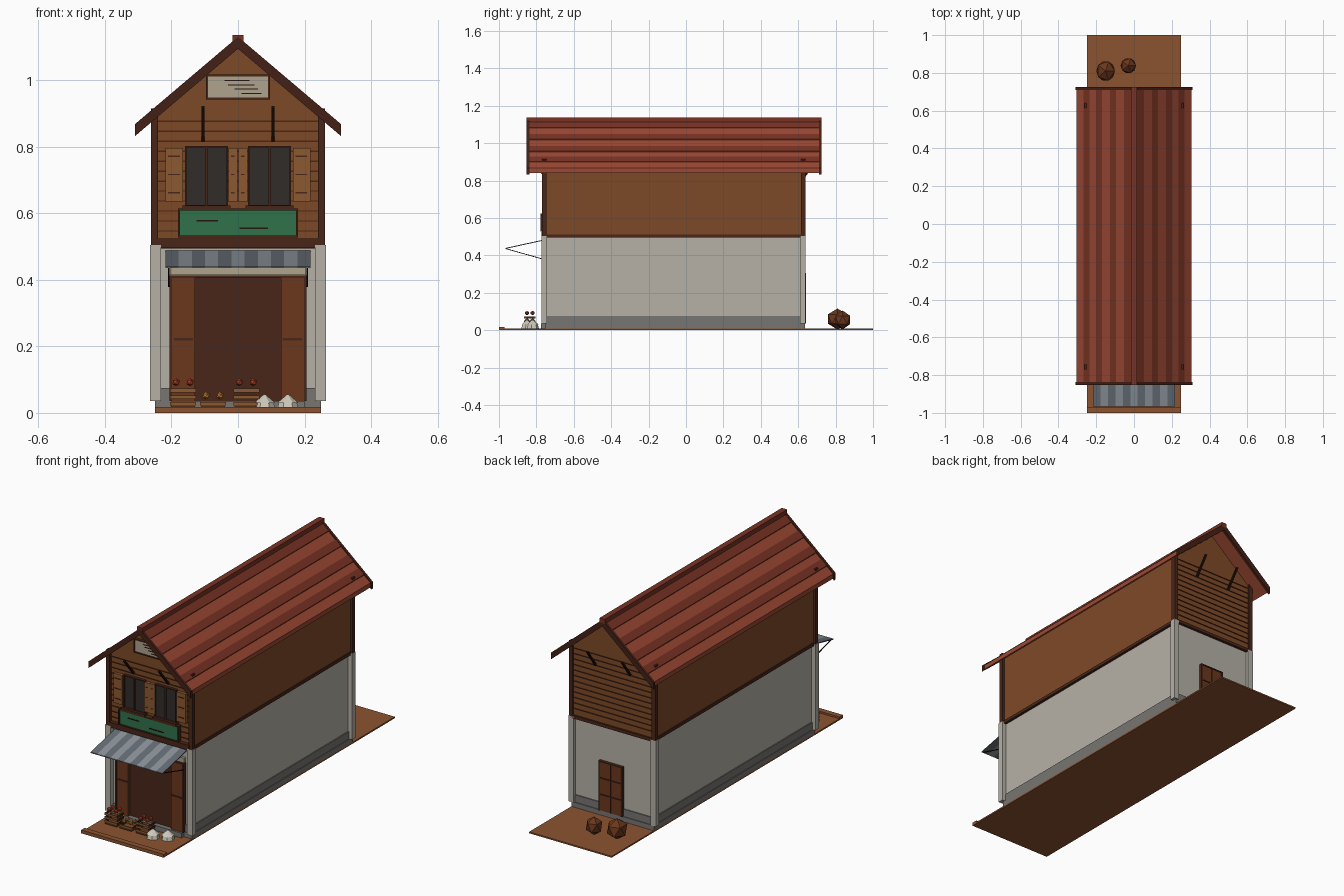
import bpy, bmesh, math
from mathutils import Vector, Matrix

if "Cube" in bpy.data.objects:
    bpy.data.objects.remove(bpy.data.objects["Cube"])

def mat(name, h):
    m = bpy.data.materials.new(name)
    c = [int(h[i:i + 2], 16) / 255 for i in (0, 2, 4)]
    m.diffuse_color = [v ** 2.2 for v in c] + [1]
    m.use_nodes = True
    m.node_tree.nodes["Principled BSDF"].inputs["Base Color"].default_value = m.diffuse_color
    return m

WOOD, DARK, DOOR = mat("wood", "7d4b2c"), mat("dark_wood", "4a2a1e"), mat("door_wood", "6b3a22")
LIGHT, PLASTER, PLINTH = mat("shutter_wood", "8a5a35"), mat("plaster", "b5b0a6"), mat("plinth", "777572")
TILE, TILE2, RIDGE = mat("roof_red", "9a4a36"), mat("roof_dark_red", "783628"), mat("barge", "45261c")
GREEN, GLASS, CREAM = mat("green_panel", "33704c"), mat("glass", "34302e"), mat("cream", "aea28c")
GREY1, GREY2, DIRT = mat("awning_light", "8b9299"), mat("awning_dark", "656d75"), mat("dirt", "8a5433")
SACK, FRUIT, SPICE, BLACK = mat("sack", "cfcabc"), mat("fruit", "b0402a"), mat("spice", "c07a30"), mat("line", "2a1a14")

def finish(name, bm, m):
    bmesh.ops.recalc_face_normals(bm, faces=bm.faces)
    me = bpy.data.meshes.new(name)
    bm.to_mesh(me)
    bm.free()
    me.materials.append(m)
    ob = bpy.data.objects.new(name, me)
    bpy.context.collection.objects.link(ob)
    return ob

def box(name, x, y, z, m):
    bm = bmesh.new()
    mx = Matrix.Translation([(a[0] + a[1]) / 2 for a in (x, y, z)])
    mx = mx @ Matrix.Diagonal([a[1] - a[0] for a in (x, y, z)] + [1])
    bmesh.ops.create_cube(bm, size=1, matrix=mx)
    return finish(name, bm, m)

def prism(name, prof, y0, y1, m):
    # x/z profile extruded along y
    bm = bmesh.new()
    f = bm.faces.new([bm.verts.new((x, y0, z)) for x, z in prof])
    r = bmesh.ops.extrude_face_region(bm, geom=[f])
    bmesh.ops.translate(bm, vec=(0, y1 - y0, 0), verts=[v for v in r["geom"] if isinstance(v, bmesh.types.BMVert)])
    return finish(name, bm, m)

def bar(name, p, q, w, m):
    p, q = Vector(p), Vector(q)
    bm = bmesh.new()
    mx = Matrix.Translation((p + q) / 2) @ (q - p).to_track_quat('Z', 'Y').to_matrix().to_4x4()
    bmesh.ops.create_cube(bm, size=1, matrix=mx @ Matrix.Diagonal((w, w, (q - p).length, 1)))
    return finish(name, bm, m)

def frame(name, x, z, y, t, m, d=0.012):
    # rectangular frame on the front, y is its front plane
    for zz in ((z[0] - t, z[0]), (z[1], z[1] + t)):
        box(name + "_rail", (x[0] - t, x[1] + t), (y, y + d), zz, m)
    for xx in ((x[0] - t, x[0]), (x[1], x[1] + t)):
        box(name + "_stile", xx, (y, y + d), z, m)

# Ground strip and kerb
box("ground_strip", (-.25, .25), (-1, 1), (0, .008), DIRT)
box("front_kerb", (-.25, .25), (-1, -.97), (.005, .018), DIRT)

# Ground floor
box("foundation", (-.25, .25), (-.755, .635), (.008, .035), PLINTH)
box("lower_walls", (-.24, .24), (-.745, .625), (.03, .5), PLASTER)
for s in (-1, 1):
    box("plinth_side", sorted((s * .235, s * .246)), (-.745, .625), (.035, .075), PLINTH)
    box("plinth_front", sorted((s * .2, s * .24)), (-.752, -.74), (.035, .075), PLINTH)
    for y in ((-.772, -.742), (.61, .64)):
        box("lower_pillar", sorted((s * .232, s * .265)), y, (.035, .505), PLASTER)
box("plinth_back", (-.24, .24), (.62, .631), (.035, .075), PLINTH)

# Upper floor with gables
prism("upper_walls", [(-.25, .5), (.25, .5), (.25, .885), (0, 1.098), (-.25, .885)], -.75, .63, WOOD)
box("floor_beam", (-.255, .255), (-.765, .64), (.495, .512), DARK)
box("front_beam", (-.245, .245), (-.772, -.74), (.497, .525), DARK)
for s in (-1, 1):
    for y in ((-.77, -.745), (.615, .64)):
        box("upper_post", sorted((s * .24, s * .262)), y, (.505, .915), DARK)
for i in range(12):
    z = .545 + i * .03
    for y in ((-.754, -.748), (.628, .634)):
        box("siding_line", (-.242, .242), y, (z, z + .004), DARK)

# Roof slabs, seam bands, barge boards and ridge
def slope(name, x0, x1, lo, hi, y0, y1, m):
    k = .848
    for s in (-1, 1):
        prism(name, [(s * x0, 1.125 - k * x0 + lo), (s * x1, 1.125 - k * x1 + lo),
                     (s * x1, 1.125 - k * x1 + hi), (s * x0, 1.125 - k * x0 + hi)], y0, y1, m)

slope("roof_slab", 0, .305, -.025, 0, -.845, .718, TILE)
for x in (.02, .095, .17, .235):
    slope("roof_band", x, x + .032, -.005, .004, -.843, .716, TILE2)
for y in (-.852, .71):
    slope("barge_board", 0, .31, -.03, .006, y, y + .015, RIDGE)
box("ridge_cap", (-.016, .016), (-.852, .725), (1.112, 1.137), TILE2)
for x in (-.105, .105):
    for p, q in ((-.752, -.835), (.632, .705)):
        bar("gable_brace", (x, p, .82), (x, q, .92), .01, BLACK)

# Gable vent
box("vent_panel", (-.09, .09), (-.762, -.745), (.948, 1.012), CREAM)
frame("vent_frame", (-.09, .09), (.948, 1.012), -.766, .006, DARK, .02)
for i, (a, b) in enumerate(((-.04, .035), (-.03, .05), (-.01, .06), (.01, .07))):
    box("vent_slat", (a, b), (-.765, -.76), (.998 - i * .013, 1.001 - i * .013), BLACK)

# Windows and shutters
for s in (-1, 1):
    x = sorted((s * .035, s * .155))
    box("window_glass", x, (-.758, -.745), (.625, .798), GLASS)
    frame("window_frame", x, (.625, .798), -.765, .005, DARK, .018)
    box("window_mullion", (s * .095 - .004, s * .095 + .004), (-.764, -.75), (.625, .798), DARK)
    box("window_sill", (x[0] - .012, x[1] + .012), (-.778, -.75), (.614, .624), DARK)
    for a, b in ((.165, .218), (.001, .029)):
        xs = sorted((s * a, s * b))
        box("shutter", xs, (-.766, -.748), (.635, .797), LIGHT)
        for z in (.66, .715, .77):
            box("shutter_line", (xs[0] + .008, xs[1] - .01), (-.769, -.765), (z, z + .004), DARK)

# Green fascia panel
box("fascia_panel", (-.175, .175), (-.773, -.748), (.533, .608), GREEN)
frame("fascia_frame", (-.175, .175), (.533, .608), -.778, .006, DARK, .03)
box("fascia_scratch", (-.125, -.06), (-.776, -.77), (.575, .58), BLACK)
box("fascia_scratch", (.005, .09), (-.776, -.77), (.553, .558), BLACK)

# Shop front
box("shop_opening", (-.14, .14), (-.75, -.74), (.035, .405), DARK)
for s in (-1, 1):
    box("shop_door", sorted((s * .13, s * .198)), (-.765, -.742), (.035, .405), DOOR)
    box("shop_door_rail", sorted((s * .135, s * .193)), (-.769, -.764), (.218, .225), DARK)
    box("shop_jamb", sorted((s * .198, s * .206)), (-.768, -.742), (.035, .412), DARK)
box("shop_lintel", (-.206, .206), (-.768, -.742), (.405, .413), DARK)
box("transom", (-.205, .205), (-.76, -.742), (.415, .44), CREAM)
box("doorstep", (-.2, .2), (-.775, -.745), (.008, .035), PLINTH)

# Striped awning on stays
n = 11
for i in range(n):
    x0, x1 = -.218 + .436 * i / n, -.218 + .436 * (i + 1) / n
    bm = bmesh.new()
    r = bmesh.ops.create_cube(bm, size=1)
    for v in r["verts"]:
        out = v.co.y < 0
        v.co = (x1 if v.co.x > 0 else x0, -.965 if out else -.745,
                (.437 if out else .485) + (.003 if v.co.z > 0 else -.002))
    finish("awning_stripe", bm, GREY1 if i % 2 else GREY2)
for x in (-.208, .208):
    bar("awning_stay", (x, -.962, .436), (x, -.765, .38), .004, BLACK)

# Back door
box("back_door", (-.055, .075), (.62, .638), (.035, .3), DOOR)
for x in ((-.062, -.053), (.073, .082), (.008, .012)):
    box("back_door_stile", x, (.62, .642), (.035, .305), DARK)
for z in (.3, .21, .12):
    box("back_door_rail", (-.062, .082), (.62, .642), (z, z + .006), DARK)

def blob(name, c, size, m, sub=1):
    bm = bmesh.new()
    bmesh.ops.create_icosphere(bm, subdivisions=sub, radius=1,
                               matrix=Matrix.Translation(c) @ Matrix.Diagonal((*size, 1)))
    return finish(name, bm, m)

def cone(name, c, r1, r2, h, n, m):
    bm = bmesh.new()
    bmesh.ops.create_cone(bm, cap_ends=True, segments=n, radius1=r1, radius2=r2, depth=h,
                          matrix=Matrix.Translation((c[0], c[1], c[2] + h / 2)))
    return finish(name, bm, m)

# Faceted lumps behind the house
blob("back_lump", (-.15, .81, .06), (.055, .06, .056), DOOR)
blob("back_lump", (-.03, .838, .055), (.045, .046, .05), DOOR)

# Slatted crates with produce, and open sacks in front
for cx, levels, top in ((-.165, 3, FRUIT), (-.075, 1, SPICE), (.025, 3, FRUIT)):
    y0, y1 = -.865, -.805
    box("crate_floor", (cx - .036, cx + .036), (y0, y1), (.014, .02), WOOD)
    for i in range(levels):
        z = (.022 + i * .02, .033 + i * .02)
        for y in (y0, y1 - .006):
            box("crate_slat", (cx - .039, cx + .039), (y, y + .006), z, LIGHT)
        for s in (-1, 1):
            box("crate_end", sorted((cx + s * .033, cx + s * .039)), (y0, y1), z, DARK)
    for dx, dy in ((-.021, -.015), (.021, -.015), (-.021, .015), (.021, .015)):
        blob("produce", (cx + dx, -.835 + dy, .032 + levels * .02), (.012, .012, .012), top)
for x, y in ((.08, -.85), (.15, -.82)):
    cone("sack", (x, y, .008), .034, .028, .022, 7, SACK)
    cone("sack_heap", (x, y, .03), .033, .002, .026, 7, SACK)
